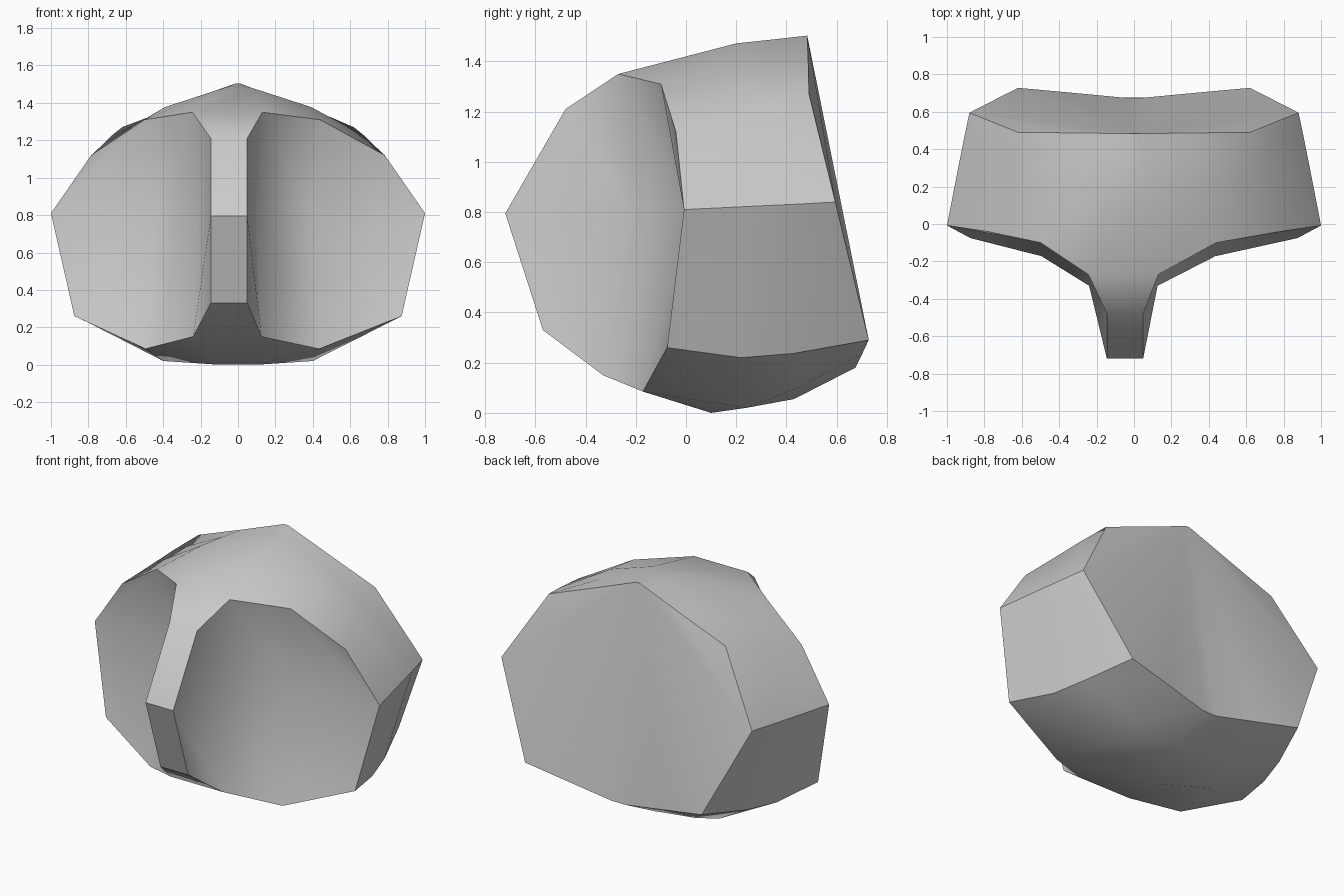
import bpy, bmesh, math

cube = bpy.data.objects.get("Cube")
if cube:
    bpy.data.objects.remove(cube)

# One plain grey for the whole shell
grey = bpy.data.materials.new("plain grey")
grey.use_nodes = True
COLOUR = (0.6, 0.6, 0.6, 1)
grey.diffuse_color = COLOUR
grey.node_tree.nodes["Principled BSDF"].inputs["Base Color"].default_value = COLOUR

# Dished panel, one side: columns run from the central ridge to the outer rim
PANEL = {
    "top": [(.097, -.48, 1.21), (.187, -.27, 1.35), (.47, -.10, 1.31), (.785, -.04, 1.12)],
    "mid": [(.097, -.72, .795), (.155, -.22, .80), (.42, .02, .81), (1, -.008, .81)],
    "low": [(.097, -.57, .33), (.183, -.33, .15), (.465, -.172, .085), (.875, -.075, .26)],
}
RIDGE_SHIFT = (-.048, -.057, -.03, 0)   # the ridge sits slightly off centre

# Half sections of the body behind the panels, crown to underside
SECTIONS = [
    [(.10, .20, 1.472), (.39, .20, 1.378), (.715, .16, 1.185), (.94, .30, .825),
     (.79, .22, .22), (.40, .24, .02), (.10, .10, 0)],
    [(.05, .35, 1.488), (.35, .35, 1.385), (.675, .32, 1.225), (.91, .45, .832),
     (.73, .43, .237), (.38, .45, .10), (.08, .43, .055)],
    [(.015, .483, 1.503), (.31, .487, 1.388), (.62, .49, 1.27), (.88, .595, .84),
     (.62, .728, .29), (.335, .702, .235), (.05, .675, .18)],
]
HALF = 7   # points in each half section

bm = bmesh.new()


def vert(point, side, shift=0):
    x, y, z = point
    return bm.verts.new((side * x + shift, y, z))


# Front panels
panels = {}
for side in (1, -1):
    grid = {row: [vert(p, side, s) for p, s in zip(points, RIDGE_SHIFT)]
            for row, points in PANEL.items()}
    panels[side] = grid
    for upper, lower in (("top", "mid"), ("mid", "low")):
        a, b = grid[upper], grid[lower]
        for i in range(3):
            bm.faces.new((a[i], a[i + 1], b[i + 1], b[i]))
panel_faces = set(bm.faces)

# Ridge strip joining the two panels
right, left = panels[1], panels[-1]
strip = [("top", 1), ("top", 0), ("mid", 0), ("low", 0), ("low", 1)]
for (r1, c1), (r2, c2) in zip(strip, strip[1:]):
    bm.faces.new((left[r1][c1], right[r1][c1], right[r2][c2], left[r2][c2]))


# Closed loops: panel rim, then body sections
def half_rim(g):
    return g["top"][1:] + [g["mid"][3]] + g["low"][:0:-1]


loops = [half_rim(right) + half_rim(left)[::-1]]
for section in SECTIONS:
    loops.append([vert(p, 1) for p in section] + [vert(p, -1) for p in section[::-1]])
for a, b in zip(loops, loops[1:]):
    n = len(a)
    for i in range(n):
        j = (i + 1) % n
        bm.faces.new((a[i], a[j], b[j], b[i]))

# Back: two shallow folded halves and a narrow middle strip
back_right, back_left = loops[-1][:HALF], loops[-1][:HALF - 1:-1]
for crown, brow, shoulder, side, heel, under, base in (back_right, back_left):
    bm.faces.new((crown, brow, shoulder, side))
    bm.faces.new((crown, side, heel))
    bm.faces.new((crown, heel, under, base))
bm.faces.new((back_right[0], back_left[0], back_left[-1], back_right[-1]))

# Crisp edges at hard folds, soft shading inside the panels and over gentle folds
bmesh.ops.recalc_face_normals(bm, faces=bm.faces)
for face in bm.faces:
    face.smooth = True
for edge in bm.edges:
    inside_panel = panel_faces.issuperset(edge.link_faces)
    edge.smooth = inside_panel or edge.calc_face_angle() < math.radians(35)

mesh = bpy.data.meshes.new("faceted_shell")
bm.to_mesh(mesh)
bm.free()
mesh.materials.append(grey)
shell = bpy.data.objects.new("faceted_shell", mesh)
bpy.context.collection.objects.link(shell)
